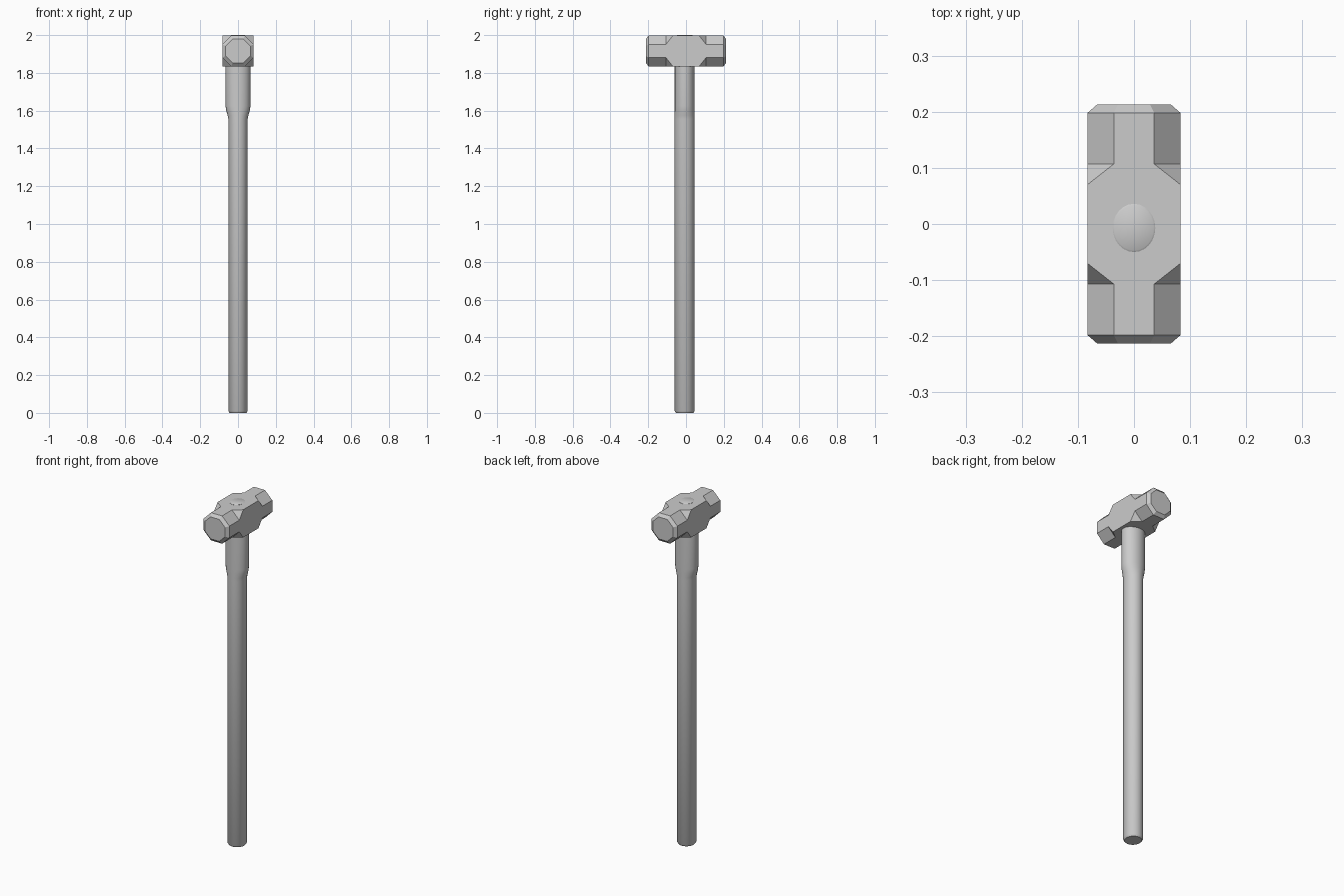
import bpy, bmesh, math

if "Cube" in bpy.data.objects:
    bpy.data.objects.remove(bpy.data.objects["Cube"])


def loft(name, rings, weld=False):
    """Skin a list of equal-length vertex rings and cap both ends."""
    bm = bmesh.new()
    loops = [[bm.verts.new(p) for p in ring] for ring in rings]
    n = len(loops[0])
    for a, b in zip(loops, loops[1:]):
        for i in range(n):
            j = (i + 1) % n
            bm.faces.new((a[i], a[j], b[j], b[i]))
    bm.faces.new(loops[0][::-1])
    bm.faces.new(loops[-1])
    if weld:
        bmesh.ops.remove_doubles(bm, verts=bm.verts, dist=1e-5)
    bmesh.ops.recalc_face_normals(bm, faces=bm.faces)
    mesh = bpy.data.meshes.new(name)
    bm.to_mesh(mesh)
    bm.free()
    ob = bpy.data.objects.new(name, mesh)
    bpy.context.collection.objects.link(ob)
    return ob


def smooth(ob, angle=35):
    bpy.ops.object.select_all(action='DESELECT')
    ob.select_set(True)
    bpy.context.view_layer.objects.active = ob
    bpy.ops.object.shade_smooth_by_angle(angle=math.radians(angle))


# Hammer head: square middle, octagonal ends with chamfered striking faces
HEAD_Z, HALF_X, HALF_Z = 1.916, 0.083, 0.081


def head_ring(y, scale, cut):
    a, b, ca = HALF_X * scale, HALF_Z * scale, cut * scale
    pts = [(a, b - ca), (a - ca, b), (ca - a, b), (-a, b - ca),
           (-a, ca - b), (ca - a, -b), (a - ca, -b), (a, ca - b)]
    return [(x, y, HEAD_Z + z) for x, z in pts]


half = [(0.213, 0.79, 0.047), (0.198, 1, 0.047), (0.107, 1, 0.047), (0.07, 1, 0)]
stations = [(-y, s, c) for y, s, c in half] + half[::-1]
loft("hammer_head", [head_ring(*s) for s in stations], weld=True)


# Oval handle sections
def oval(z, rx, ry, n=24, cy=-0.007):
    return [(rx * math.cos(2 * math.pi * i / n), cy + ry * math.sin(2 * math.pi * i / n), z)
            for i in range(n)]


# Handle: straight grip that swells sideways below the head
handle = loft("handle", [oval(*s) for s in [
    (0, 0.044, 0.046), (0.01, 0.051, 0.053), (1.555, 0.051, 0.053),
    (1.575, 0.055, 0.053), (1.6, 0.062, 0.053), (1.625, 0.066, 0.053),
    (1.84, 0.066, 0.053)]])
smooth(handle)

# Handle end showing through the top of the head
tip = loft("handle_tip", [oval(*s) for s in [
    (1.98, 0.038, 0.043), (1.998, 0.038, 0.043), (2.0, 0.035, 0.040)]])
smooth(tip)
